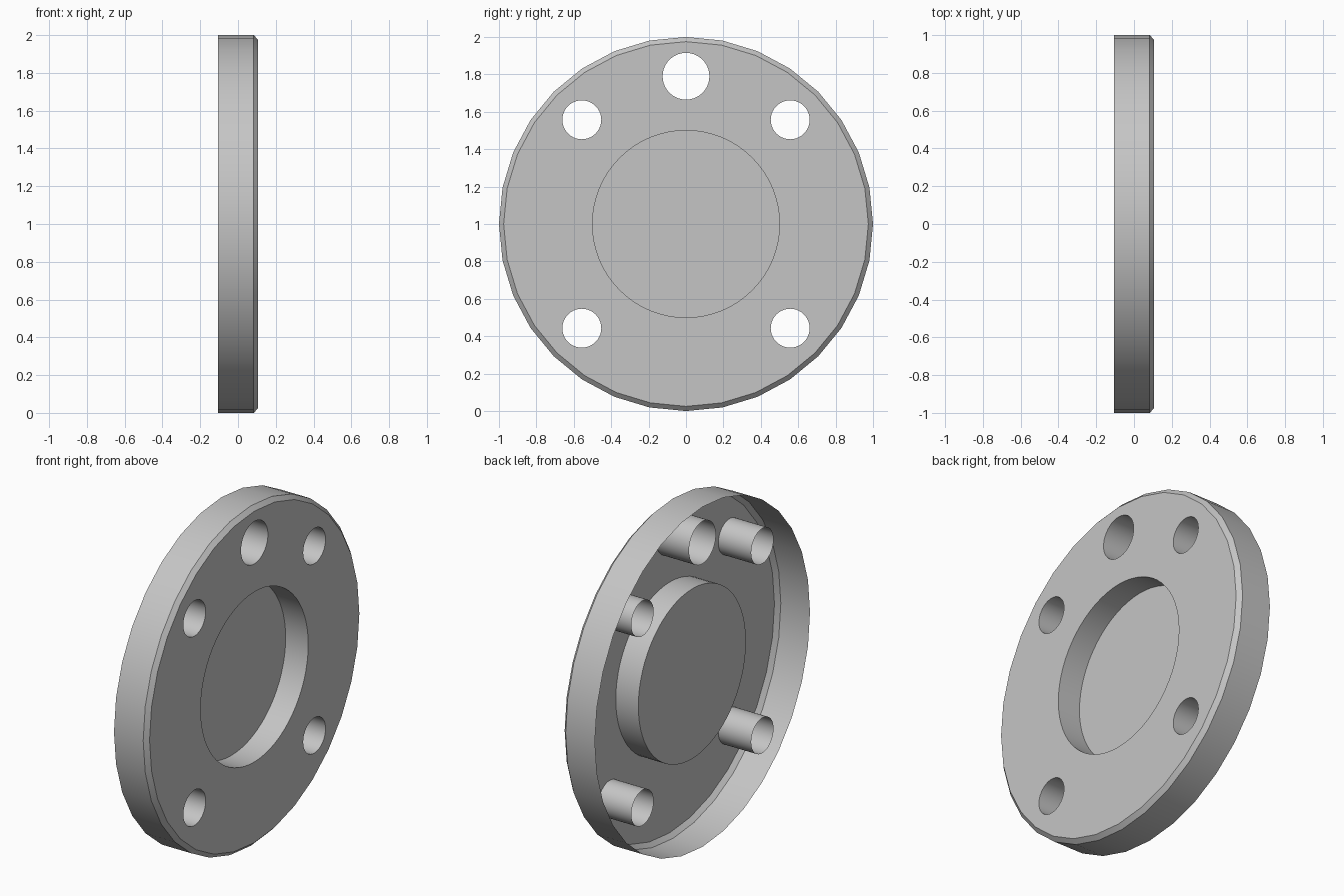
import bpy, bmesh, math
from mathutils import Vector

cube = bpy.data.objects.get("Cube")
if cube:
    bpy.data.objects.remove(cube, do_unlink=True)

grey = bpy.data.materials.new("light grey")
grey.use_nodes = True
COLOUR = (0.56, 0.56, 0.56, 1)
grey.diffuse_color = COLOUR
grey.node_tree.nodes["Principled BSDF"].inputs["Base Color"].default_value = COLOUR

FRONT, BACK, FLOOR, BEVEL = 0.107, -0.107, -0.04, 0.083
CENTRE = (0, 1)
RIM_SIDES, RECESS_SIDES, HOLE_SIDES = 32, 64, 40


def ring(bm, x, centre, radius, sides):
    """Circle of vertices in the yz plane, starting at the top."""
    step = math.tau / sides
    return [bm.verts.new((x, centre[0] + radius * math.sin(i * step),
                          centre[1] + radius * math.cos(i * step)))
            for i in range(sides)]


def finish(bm, name):
    mesh = bpy.data.meshes.new(name)
    bm.to_mesh(mesh)
    bm.free()
    mesh.materials.append(grey)
    obj = bpy.data.objects.new(name, mesh)
    bpy.context.collection.objects.link(obj)
    bpy.ops.object.select_all(action="DESELECT")
    obj.select_set(True)
    bpy.context.view_layer.objects.active = obj
    bpy.ops.object.shade_smooth_by_angle(angle=math.radians(30))


def wall(name, centre, profile, sides, outward, cap=False):
    """Open round wall through (x, radius) points, optionally closed at the end."""
    bm = bmesh.new()
    rings = [ring(bm, x, centre, r, sides) for x, r in profile]
    for a, b in zip(rings, rings[1:]):
        for i in range(sides):
            j = (i + 1) % sides
            bm.faces.new((a[i], a[j], b[j], b[i]))
    axis = Vector((0, *centre))
    for f in bm.faces:
        f.normal_update()
        radial = f.calc_center_median() - axis
        radial.x = 0
        if (f.normal.dot(radial) > 0) != outward:
            f.normal_flip()
    if cap:
        floor = bm.faces.new(rings[-1])
        floor.normal_update()
        if floor.normal.x < 0:
            floor.normal_flip()
    finish(bm, name)


# Hole layout: one large hole at the top and four smaller ones on the diagonals
D = 0.557
holes = [("top_hole_tube", (0, 1.79), 0.125)]
for side, y in (("front", -D), ("back", D)):
    for level, z in (("upper", 1 + D), ("lower", 1 - D)):
        holes.append((f"{level}_{side}_hole_tube", (y, z), 0.104))

# Outer rim with its chamfer, open at the back
wall("outer_rim", CENTRE, [(BACK, 1), (BEVEL, 1), (FRONT, 0.975)], RIM_SIDES, True)

# Central round recess
wall("centre_recess", CENTRE, [(FRONT, 0.5), (FLOOR, 0.5)], RECESS_SIDES, False, cap=True)

# Tubes running through the full depth
for name, centre, radius in holes:
    wall(name, centre, [(FRONT, radius), (BACK, radius)], HOLE_SIDES, False)

# Flat face plate pierced by the recess and the holes
bm = bmesh.new()
outlines = [ring(bm, FRONT, CENTRE, 0.975, RIM_SIDES),
            ring(bm, FRONT, CENTRE, 0.5, RECESS_SIDES)]
outlines += [ring(bm, FRONT, c, r, HOLE_SIDES) for _, c, r in holes]
for loop in outlines:
    for a, b in zip(loop, loop[1:] + loop[:1]):
        bm.edges.new((a, b))
bmesh.ops.triangle_fill(bm, use_beauty=True, edges=bm.edges[:], normal=(1, 0, 0))
for f in bm.faces:
    f.normal_update()
    if f.normal.x < 0:
        f.normal_flip()
finish(bm, "face_plate")
